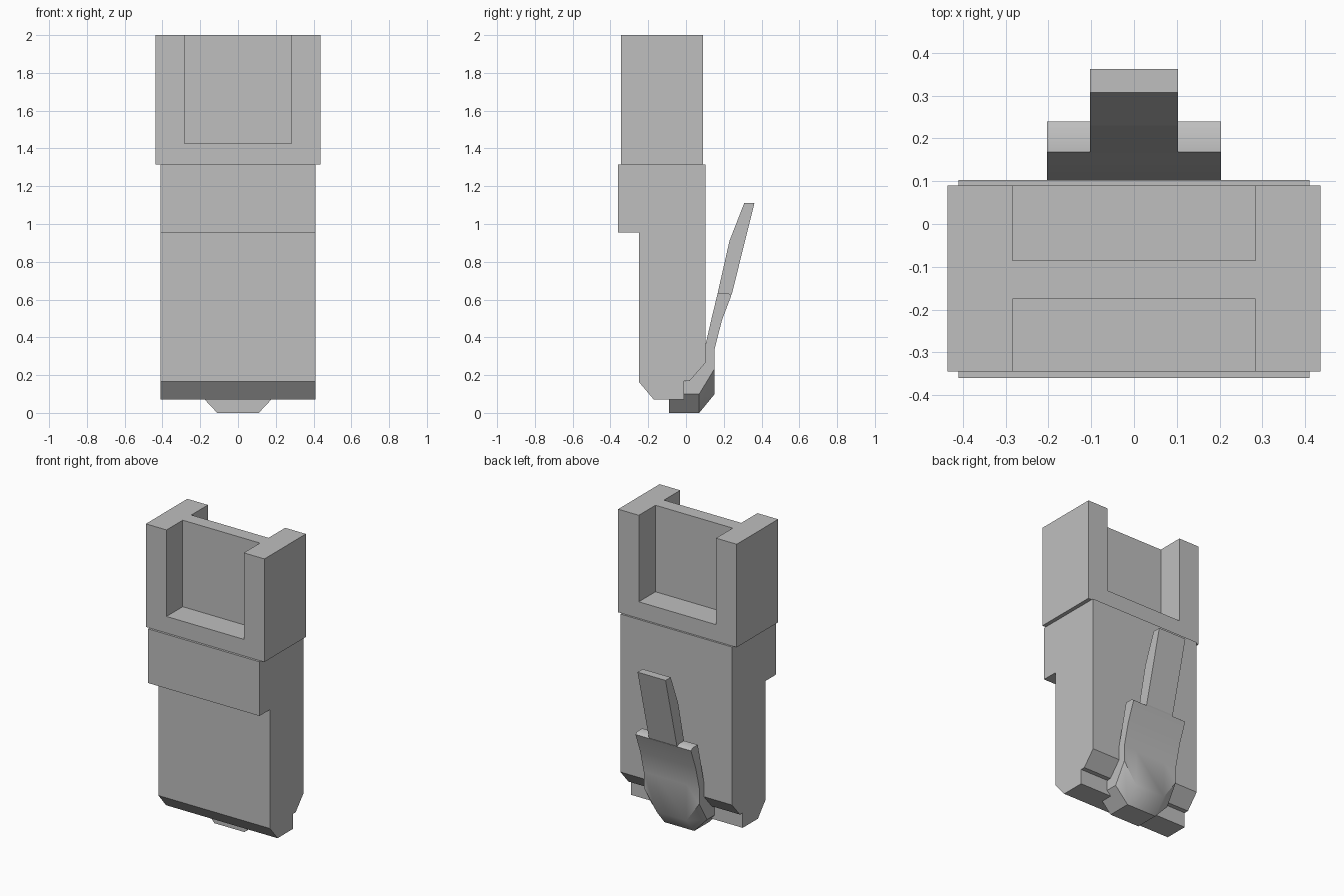
import bpy, bmesh, math

cube = bpy.data.objects.get("Cube")
if cube:
    bpy.data.objects.remove(cube, do_unlink=True)

grey = bpy.data.materials.new("light grey plastic")
grey.use_nodes = True
colour = (0.52, 0.52, 0.52, 1)
grey.diffuse_color = colour
grey.node_tree.nodes["Principled BSDF"].inputs["Base Color"].default_value = colour


def finish(name, bm, angle=None):
    """Turn a bmesh into a named object with the shared material."""
    bmesh.ops.recalc_face_normals(bm, faces=bm.faces)
    mesh = bpy.data.meshes.new(name)
    bm.to_mesh(mesh)
    bm.free()
    mesh.materials.append(grey)
    obj = bpy.data.objects.new(name, mesh)
    bpy.context.collection.objects.link(obj)
    if angle:
        bpy.ops.object.select_all(action="DESELECT")
        obj.select_set(True)
        bpy.context.view_layer.objects.active = obj
        bpy.ops.object.shade_smooth_by_angle(angle=math.radians(angle))
    return obj


def loft(name, sections, angle=None):
    """Join equal-length rings of points and cap both ends."""
    bm = bmesh.new()
    rings = [[bm.verts.new(p) for p in s] for s in sections]
    n = len(rings[0])
    for a, b in zip(rings, rings[1:]):
        for i in range(n):
            j = (i + 1) % n
            bm.faces.new((a[i], a[j], b[j], b[i]))
    bm.faces.new(rings[0])
    bm.faces.new(rings[-1])
    return finish(name, bm, angle)


def side_prism(name, half_width, profile):
    """Extrude a (y, z) profile across x."""
    return loft(name, [[(x, y, z) for y, z in profile]
                       for x in (-half_width, half_width)])


# Main body: stepped front, chamfered foot, notch at the lower back
side_prism("body", 0.41, [
    (-0.36, 1.315), (0.103, 1.315), (0.103, 0.265), (0.02, 0.17),
    (-0.01, 0.17), (-0.01, 0.07), (-0.17, 0.07), (-0.25, 0.165),
    (-0.25, 0.955), (-0.36, 0.955)])

# Head: solid base and an H-shaped upper wall with open front and back pockets
W, P, F, B = 0.436, 0.284, -0.345, 0.09
H_SHAPE = [(-W, F), (-P, F), (-P, -0.175), (P, -0.175), (P, F), (W, F),
           (W, B), (P, B), (P, -0.085), (-P, -0.085), (-P, B), (-W, B)]
bm = bmesh.new()
low, floor, top = [[bm.verts.new((x, y, z)) for x, y in H_SHAPE]
                   for z in (1.315, 1.425, 2.0)]
for i in range(12):
    j = (i + 1) % 12
    bm.faces.new((floor[i], floor[j], top[j], top[i]))
bm.faces.new(top)
for q in ((1, 2, 3, 4), (7, 8, 9, 10)):            # pocket floors
    bm.faces.new([floor[i] for i in q])
for q in ((0, 1), (1, 4), (4, 5), (5, 6), (6, 7), (7, 10), (10, 11), (11, 0)):
    bm.faces.new((low[q[0]], low[q[1]], floor[q[1]], floor[q[0]]))
bm.faces.new([low[i] for i in (0, 1, 4, 5, 6, 7, 10, 11)])
bmesh.ops.delete(bm, geom=[v for v in bm.verts if not v.link_faces], context="VERTS")
finish("head", bm)

# Latch lever: (inner, side edge, outer) points in (y, z) from foot to shoulder
STATIONS = [
    ((-0.09, 0.12), (-0.09, 0.10), (-0.09, 0.0)),
    ((0.0, 0.17), (0.07, 0.10), (0.07, 0.0)),
    ((0.10, 0.265), (0.152, 0.235), (0.152, 0.10)),
    ((0.103, 0.36), (0.152, 0.34), (0.152, 0.34)),
    ((0.14, 0.52), (0.19, 0.49), (0.19, 0.49)),
    ((0.165, 0.622), (0.24, 0.622), (0.24, 0.622)),
    ((0.168, 0.635), (0.223, 0.635), (0.223, 0.635))]
S, C = 0.204, 0.11
loft("latch_lever", [
    [(-S, *inner), (-S, *side), (-C, *outer), (C, *outer), (S, *side), (S, *inner)]
    for inner, side, outer in STATIONS], angle=40)

# Narrow thumb arm rising from the lever shoulder
side_prism("thumb_arm", 0.103, [
    (0.165, 0.622), (0.23, 0.91), (0.308, 1.11), (0.362, 1.11),
    (0.243, 0.63), (0.235, 0.615)])
